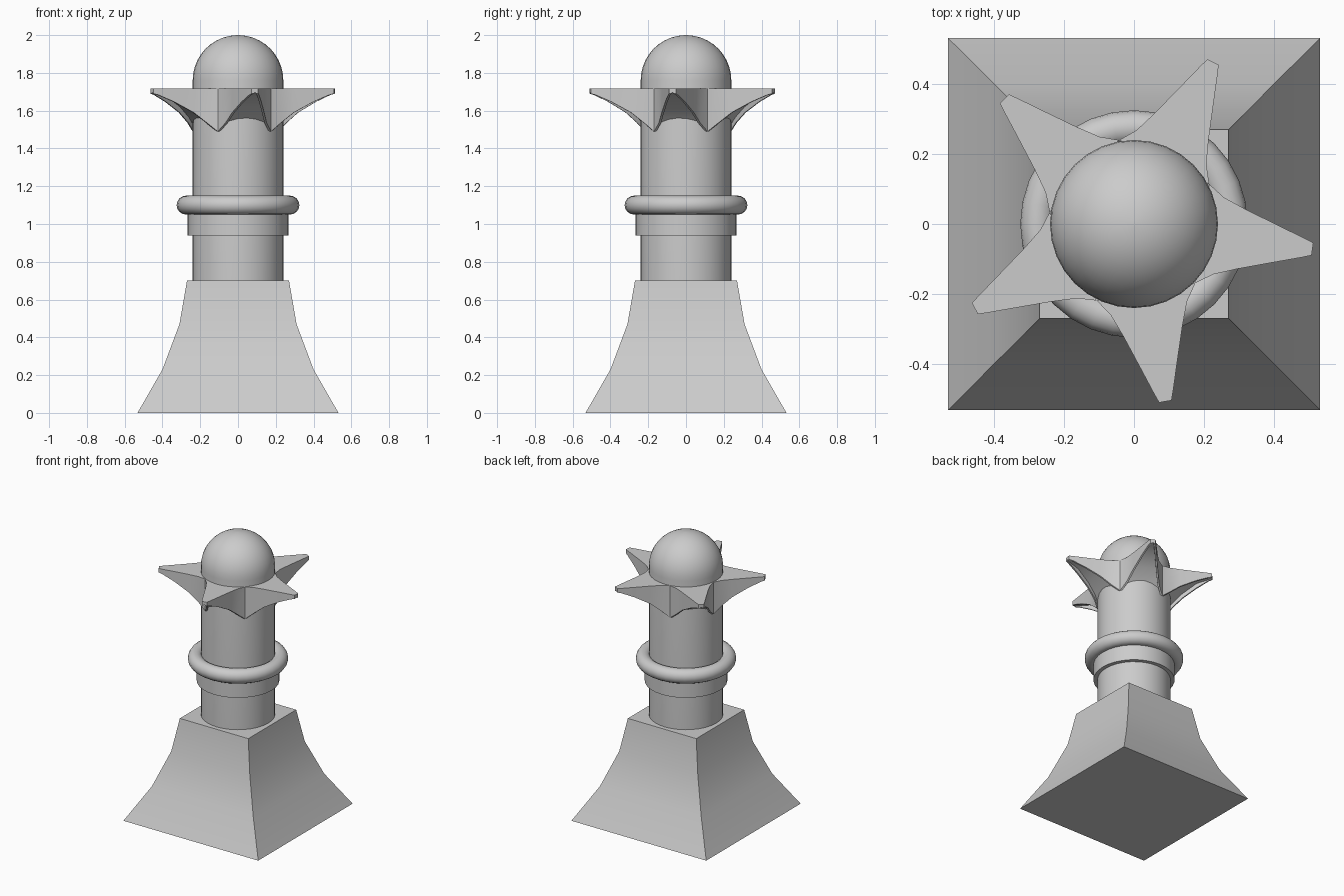
import bpy, bmesh, math

if "Cube" in bpy.data.objects:
    bpy.data.objects.remove(bpy.data.objects["Cube"])


def make(name, build, angle=30):
    """Build a mesh object from a bmesh function and smooth it by angle."""
    bm = bmesh.new()
    build(bm)
    bmesh.ops.remove_doubles(bm, verts=bm.verts, dist=1e-5)
    bmesh.ops.recalc_face_normals(bm, faces=bm.faces)
    mesh = bpy.data.meshes.new(name)
    bm.to_mesh(mesh)
    bm.free()
    ob = bpy.data.objects.new(name, mesh)
    bpy.context.collection.objects.link(ob)
    bpy.ops.object.select_all(action='DESELECT')
    ob.select_set(True)
    bpy.context.view_layer.objects.active = ob
    bpy.ops.object.shade_smooth_by_angle(angle=math.radians(angle))
    return ob


def loft(bm, rings):
    """Skin a list of equal-length point rings and cap both ends."""
    loops = [[bm.verts.new(p) for p in ring] for ring in rings]
    n = len(loops[0])
    for a, b in zip(loops, loops[1:]):
        for i in range(n):
            j = (i + 1) % n
            bm.faces.new((a[i], a[j], b[j], b[i]))
    bm.faces.new(loops[0])
    bm.faces.new(loops[-1])


def circle(r, z, n=32):
    return [(r * math.cos(2 * math.pi * i / n), r * math.sin(2 * math.pi * i / n), z)
            for i in range(n)]


def square(h, z):
    return [(-h, -h, z), (h, -h, z), (h, h, z), (-h, h, z)]


# flared square base
make("base", lambda bm: loft(bm, [square(h, z) for h, z in
     [(0.532, 0), (0.40, 0.23), (0.31, 0.47), (0.27, 0.70)]]))

# round shaft with domed top
R, DOME_Z = 0.24, 1.76
dome = [circle(R * math.cos(t), DOME_Z + R * math.sin(t))
        for t in [math.radians(88 * i / 10) for i in range(11)]]
make("shaft_and_dome", lambda bm: loft(bm, [circle(R, 0.70)] + dome))

# plain band under the ring
make("band", lambda bm: loft(bm, [circle(0.267, 0.94), circle(0.267, 1.08)]))

# rounded ring
bpy.ops.mesh.primitive_torus_add(major_radius=0.275, minor_radius=0.05, major_segments=32,
                                 minor_segments=16, location=(0, 0, 1.10))
ring = bpy.context.object
ring.name = "ring"
bpy.ops.object.shade_smooth()

# star crown: five tapering arms with hollowed undersides
TOP, RIM, HOLLOW = 1.718, 0.012, 0.03
# distance along the arm, half width, underside height
ARM = [(0.197, 0.143, 1.49), (0.244, 0.111, 1.535), (0.31, 0.086, 1.59),
       (0.41, 0.053, 1.647), (0.49, 0.027, 1.683), (0.515, 0.018, 1.69)]


def crown(bm):
    for k in range(5):
        a = math.radians(-8 + 72 * k)
        c, s = math.cos(a), math.sin(a)
        rings = []
        for i, (d, w, b) in enumerate(ARM):
            lift = 0.005 if i >= len(ARM) - 2 else HOLLOW
            section = [(w, TOP), (w, b), (w - RIM, b), (w - RIM - 0.003, b + lift),
                       (-w + RIM + 0.003, b + lift), (-w + RIM, b), (-w, b), (-w, TOP)]
            rings.append([(d * c - y * s, d * s + y * c, z) for y, z in section])
        loft(bm, rings)


make("star_crown", crown)
